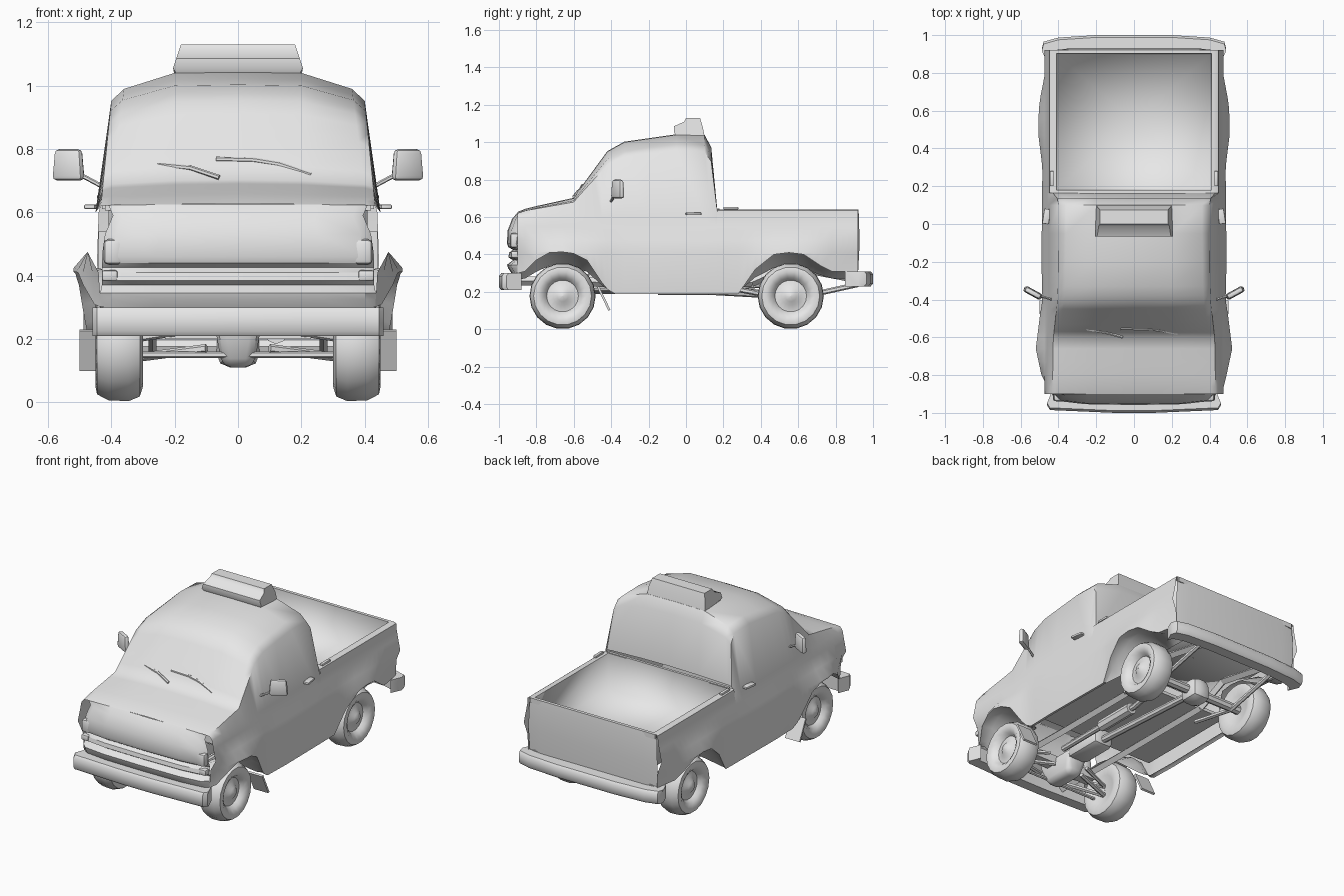
import bpy, bmesh, math
from mathutils import Vector

if "Cube" in bpy.data.objects:
    bpy.data.objects.remove(bpy.data.objects["Cube"])

grey = bpy.data.materials.new("plain_grey")
grey.use_nodes = True
grey.diffuse_color = (0.8, 0.8, 0.8, 1)
grey.node_tree.nodes["Principled BSDF"].inputs["Base Color"].default_value = grey.diffuse_color


def finish(name, bm, angle=40):
    bmesh.ops.remove_doubles(bm, verts=bm.verts, dist=0.0005)
    bmesh.ops.recalc_face_normals(bm, faces=bm.faces)
    mesh = bpy.data.meshes.new(name)
    bm.to_mesh(mesh)
    bm.free()
    mesh.materials.append(grey)
    ob = bpy.data.objects.new(name, mesh)
    bpy.context.collection.objects.link(ob)
    bpy.ops.object.select_all(action="DESELECT")
    ob.select_set(True)
    bpy.context.view_layer.objects.active = ob
    bpy.ops.object.shade_smooth_by_angle(angle=math.radians(angle))
    return ob


def loft(name, rings, closed=False, caps=False, angle=40):
    """Skin a list of equally long point rows."""
    bm = bmesh.new()
    rows = [[bm.verts.new(p) for p in ring] for ring in rings]
    n = len(rows[0])
    for a, b in zip(rows, rows[1:]):
        for i in range(n if closed else n - 1):
            j = (i + 1) % n
            bm.faces.new((a[i], a[j], b[j], b[i]))
    if caps:
        bm.faces.new(rows[0])
        bm.faces.new(rows[-1])
    return finish(name, bm, angle)


def box(name, centre, size, taper=1.0, bevel=0.0, turn=(0, 0, 0)):
    bm = bmesh.new()
    bmesh.ops.create_cube(bm, size=1)
    for v in bm.verts:
        k = taper if v.co.z > 0 else 1
        v.co = Vector((v.co.x * size[0] * k, v.co.y * size[1] * k, v.co.z * size[2]))
    if bevel:
        bmesh.ops.bevel(bm, geom=bm.edges[:], offset=bevel, segments=2, profile=0.5, affect="EDGES")
    ob = finish(name, bm)
    ob.location, ob.rotation_euler = centre, turn
    return ob


def rod(name, points, radius, sides=8):
    bm = bmesh.new()
    for a, b in zip(points, points[1:]):
        a, b = Vector(a), Vector(b)
        made = bmesh.ops.create_cone(bm, cap_ends=True, segments=sides, radius1=radius,
                                     radius2=radius, depth=(b - a).length)
        turn = (b - a).to_track_quat("Z", "Y").to_matrix()
        for v in made["verts"]:
            v.co = turn @ v.co + (a + b) / 2
    return finish(name, bm)


def table(pairs):
    """Piecewise linear function through (position, value) pairs."""
    def look(y):
        for (a, va), (b, vb) in zip(pairs, pairs[1:]):
            if y <= b:
                return va + (vb - va) * max(0, (y - a) / (b - a))
        return pairs[-1][1]
    return look


# Body shell: lower edge with wheel arches, half width and roof line
lower = table([(-.9, .3), (-.86, .31), (-.8, .37), (-.73, .41), (-.62, .415), (-.53, .37), (-.45, .25),
               (-.4, .19), (.28, .19), (.37, .32), (.47, .4), (.55, .41), (.63, .4), (.72, .34), (.78, .31)])
width = table([(-.9, .44), (-.8, .49), (-.66, .52), (-.5, .5), (-.4, .485), (-.2, .49), (.3, .485),
               (.5, .51), (.65, .5), (.8, .47), (.92, .45)])
roof = table([(-.9, .625), (-.85, .645), (-.6, .7), (-.57, .745), (-.42, .95), (-.33, 1), (-.05, 1.04),
              (.1, 1.035), (.135, .97), (.165, .66)])


def side(y):
    """Half section from the inner wheel housing up to the waist line."""
    w, z = width(y), lower(y)
    arch = max(0, min(1, (z - .19) / .2))
    return [(w - .04 - arch * (w - .32), z + .01 - .08 * arch), (w - .03 - .05 * arch, z + .01),
            (w - .015 * (1 - arch), z), (w, max(z + .01, .41)), (.475, .475), (.46, .55), (.45, .6)]


def cab_section(y):
    top = roof(y)
    rise = top - .6
    slim = max(0, rise / .44)
    return side(y) + [(.435 - .035 * slim, .6 + rise * .8), (.41 - .05 * slim, .6 + rise * .885),
                      (.2, top), (0, top + .003)]


cab_y = [-.9, -.86, -.8, -.73, -.66, -.6, -.57, -.53, -.49, -.45, -.42, -.38, -.33, -.2, -.05, .1, .135, .165]
loft("cab_body", [[(-x, y, z) for x, z in cab_section(y)] + [(x, y, z) for x, z in reversed(cab_section(y))]
                  for y in cab_y], angle=55)

# Cargo bed: outer sides with rails, a smooth inner tub and end rails
bed_y = [.165, .28, .33, .37, .42, .47, .55, .63, .68, .72, .78, .92]
for s, word in ((-1, "right"), (1, "left")):
    loft(f"{word}_bed_side", [[(s * x, y, z) for x, z in side(y) + [(.448, .635), (.44, .64), (.41, .64)]]
                              for y in bed_y])


def rectangle(x, y0, y1, z):
    return [(-x, y0, z), (x, y0, z), (x, y1, z), (-x, y1, z)]


tub = loft("bed_tub", [rectangle(.41, .18, .902, .64), rectangle(.405, .185, .897, .42),
                       rectangle(.001, .54, .541, .42)], closed=True, angle=120)
box("headboard_rail", (0, .172, .625), (.84, .016, .04))
box("tailgate_rail", (0, .912, .625), (.86, .02, .03))

# Tailgate panel with a soft bulge
loft("tailgate", [[(-w, y - .01, z), (-w * .8, y, z), (w * .8, y, z), (w, y - .01, z)] for w, y, z in
                  [(.43, .922, .64), (.44, .925, .6), (.445, .928, .45), (.44, .92, .3)]])

# Nose with two grille creases under the bonnet lip
nose = [(.625, -.9, .41), (.59, -.93, .395), (.53, -.953, .42), (.46, -.958, .43), (.44, -.95, .43),
        (.425, -.925, .43), (.41, -.945, .43), (.385, -.95, .43), (.37, -.925, .43), (.345, -.957, .435),
        (.325, -.95, .435), (.295, -.93, .435)]
across = [(-1, .055), (-.92, .02), (-.6, .004), (0, 0), (.6, .004), (.92, .02), (1, .055)]
loft("nose", [[(u * w, min(y + back, -.89), z) for u, back in across] for z, y, w in nose], angle=35)


# Bumpers: outline swept from end to end
def bumper(name, ends, z0, z1, depth):
    rings = []
    for x, y in ends:
        inner = y + depth
        edge = .012 if depth > 0 else -.012
        rings.append([(x * .94, inner, z0), (x, y + edge, z0), (x, y, z0 + .015),
                      (x, y, z1 - .015), (x, y + edge, z1), (x * .94, inner, z1)])
    loft(name, rings, closed=True, caps=True)


bumper("front_bumper", [(-.46, -.96), (-.445, -.985), (-.1, -1), (.1, -1), (.445, -.985), (.46, -.96)], .21, .3, .08)
bumper("rear_bumper", [(-.488, .93), (-.478, .965), (-.4, .987), (-.2, 1),
                       (.2, 1), (.4, .987), (.478, .965), (.488, .93)], .23, .31, -.08)

# Roof light bar, leaning back
bar = [(-.05, 1.03, .19), (-.065, 1.055, .205), (-.065, 1.085, .195), (-.01, 1.11, .187), (0, 1.13, .18),
       (.075, 1.13, .18), (.09, 1.08, .195), (.1, 1.03, .2)]
loft("light_bar", [[(s * w, y, z) for y, z, w in bar] for s in (-1, 1)], closed=True, caps=True)

# Wipers
rod("right_wiper", [(-.27, -.535, .765), (-.25, -.555, .75), (-.15, -.575, .74), (-.06, -.6, .71)], .008, 6)
rod("left_wiper", [(-.07, -.555, .768), (.05, -.556, .765), (.13, -.562, .752), (.23, -.58, .718)], .008, 6)

# Wheel cross-section: radius and distance from the centre line
tread = [(.001, .437), (.03, .432), (.05, .415), (.085, .41), (.1, .432), (.13, .45), (.155, .445),
         (.174, .41), (.177, .345), (.162, .31), (.13, .3), (.09, .315), (.001, .33)]

for s, word in ((-1, "right"), (1, "left")):
    for y, end in ((-.66, "front"), (.56, "rear")):
        loft(f"{end}_{word}_wheel",
             [[(s * x, y + r * math.cos(a), .178 + r * math.sin(a))
               for a in [math.tau * i / 18 for i in range(18)]] for r, x in tread], closed=True, angle=45)
    # Mirrors, handles, lamps and mud flaps
    box(f"{word}_mirror", (s * .535, -.365, .75), (.11, .035, .1), .85, .015, (0, 0, s * .5))
    rod(f"{word}_mirror_arm", [(s * .5, -.38, .72), (s * .435, -.4, .685)], .007, 6)
    box(f"{word}_door_handle", (s * .463, .04, .617), (.035, .08, .014), 1, .004, (0, 0, s * .15))
    box(f"{word}_bed_cleat", (s * .435, .24, .648), (.02, .08, .014), 1, .004)
    box(f"{word}_headlamp", (s * .395, -.915, .475), (.06, .05, .08), 1, .015)
    box(f"{word}_indicator", (s * .405, -.915, .4), (.05, .04, .035), 1, .008)
    box(f"{word}_mud_flap", (s * .45, -.44, .165), (.1, .012, .14), 1, 0, (.45, 0, 0))
    # Chassis rails, springs and front suspension arms
    rod(f"{word}_frame_rail", [(s * .22, -.92, .26), (s * .22, -.4, .25), (s * .22, .35, .25),
                               (s * .22, .55, .34), (s * .22, .92, .27)], .024, 4)
    rod(f"{word}_leaf_spring", [(s * .27, .24, .22), (s * .27, .56, .16), (s * .27, .92, .24)], .014, 6)
    rod(f"{word}_lower_arm", [(s * .1, -.6, .17), (s * .33, -.66, .14), (s * .1, -.74, .17)], .014, 6)
    rod(f"{word}_upper_arm", [(s * .14, -.6, .23), (s * .33, -.66, .2), (s * .14, -.74, .23)], .012, 6)

# Running gear
rod("rear_axle", [(-.34, .56, .177), (.34, .56, .177)], .028)
rod("tie_rod", [(-.33, -.74, .15), (.33, -.74, .15)], .01, 6)
rod("drive_shaft", [(0, -.3, .23), (0, .5, .185)], .022)
rod("exhaust_pipe", [(.12, -.5, .22), (.12, .15, .22), (.15, .4, .24)], .018)
rod("exhaust_silencer", [(.12, -.15, .22), (.12, .12, .22)], .036)
box("differential", (0, .56, .18), (.14, .15, .14), .9, .045)
box("engine_sump", (0, -.64, .18), (.1, .2, .14), 1.5, .03)
box("gearbox", (0, -.4, .25), (.14, .26, .12), 1, .03)
box("cross_member", (0, -.67, .225), (.46, .08, .05))
box("cab_floor", (0, -.06, .3), (.9, .68, .02))
box("firewall", (0, -.4, .42), (.88, .02, .24))
